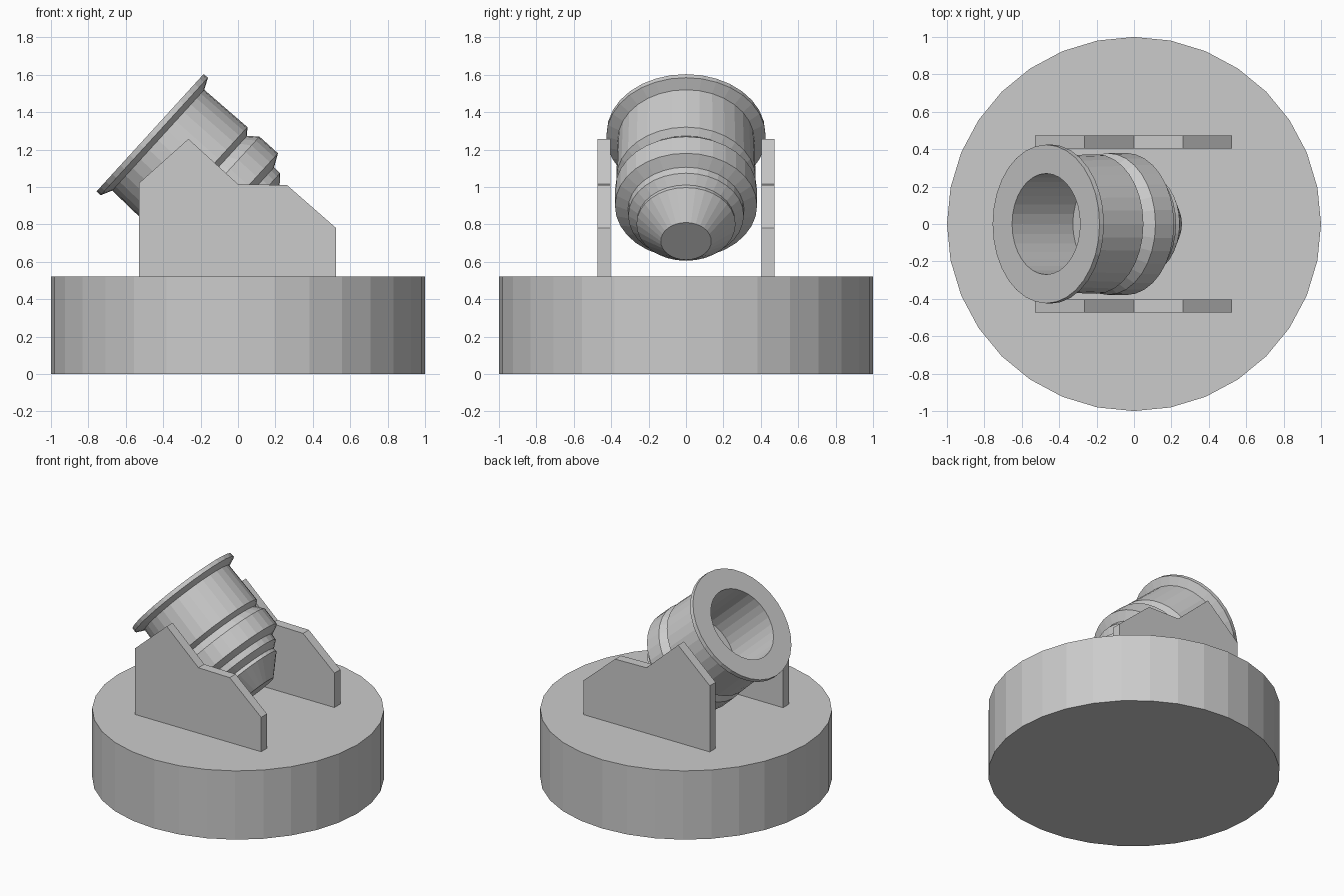
import bpy, bmesh
from math import sin, cos, pi, radians

if "Cube" in bpy.data.objects:
    bpy.data.objects.remove(bpy.data.objects["Cube"])

SIDES = 32


def make_object(name, bm):
    bmesh.ops.recalc_face_normals(bm, faces=bm.faces)
    mesh = bpy.data.meshes.new(name)
    bm.to_mesh(mesh)
    bm.free()
    obj = bpy.data.objects.new(name, mesh)
    bpy.context.collection.objects.link(obj)
    return obj


def lathe(name, profile):
    """Spin (radius, z) points about z; both ends are capped flat."""
    bm = bmesh.new()
    rings = [[bm.verts.new((r * cos(2 * pi * i / SIDES), r * sin(2 * pi * i / SIDES), z))
              for i in range(SIDES)] for r, z in profile]
    for a, b in zip(rings, rings[1:]):
        for i in range(SIDES):
            j = (i + 1) % SIDES
            bm.faces.new((a[i], a[j], b[j], b[i]))
    bm.faces.new(rings[0])
    bm.faces.new(rings[-1])
    return make_object(name, bm)


def side_plate(name, outline, y0, y1):
    """Extrude an x-z outline from y0 to y1."""
    bm = bmesh.new()
    face = bm.faces.new([bm.verts.new((x, y0, z)) for x, z in outline])
    new = bmesh.ops.extrude_face_region(bm, geom=[face])["geom"]
    bmesh.ops.translate(bm, vec=(0, y1 - y0, 0),
                        verts=[v for v in new if isinstance(v, bmesh.types.BMVert)])
    return make_object(name, bm)


# Round base
lathe("round_base", [(1, 0), (1, 0.52)])

# Carriage cheeks on both sides of the barrel
outline = [(-0.53, 0.52), (0.525, 0.52), (0.525, 0.78), (0.262, 1.01),
           (0, 1.015), (-0.265, 1.257), (-0.53, 1.02)]
for side, label in ((-1, "front"), (1, "back")):
    side_plate(label + "_cheek", outline, side * 0.403, side * 0.473)

# Mortar barrel: (radius, depth behind muzzle), from bore floor round to breech
profile = [(0.27, 0.44), (0.27, 0), (0.424, 0), (0.426, 0.03), (0.365, 0.059),
           (0.373, 0.364), (0.337, 0.394), (0.379, 0.446), (0.38, 0.579),
           (0.311, 0.614), (0.309, 0.659), (0.261, 0.70), (0.265, 0.725),
           (0.135, 0.86)]
barrel = lathe("mortar_barrel", [(r, -t) for r, t in profile])
barrel.rotation_euler = (0, radians(-47.6), 0)
barrel.location = (-0.47, 0, 1.29)
